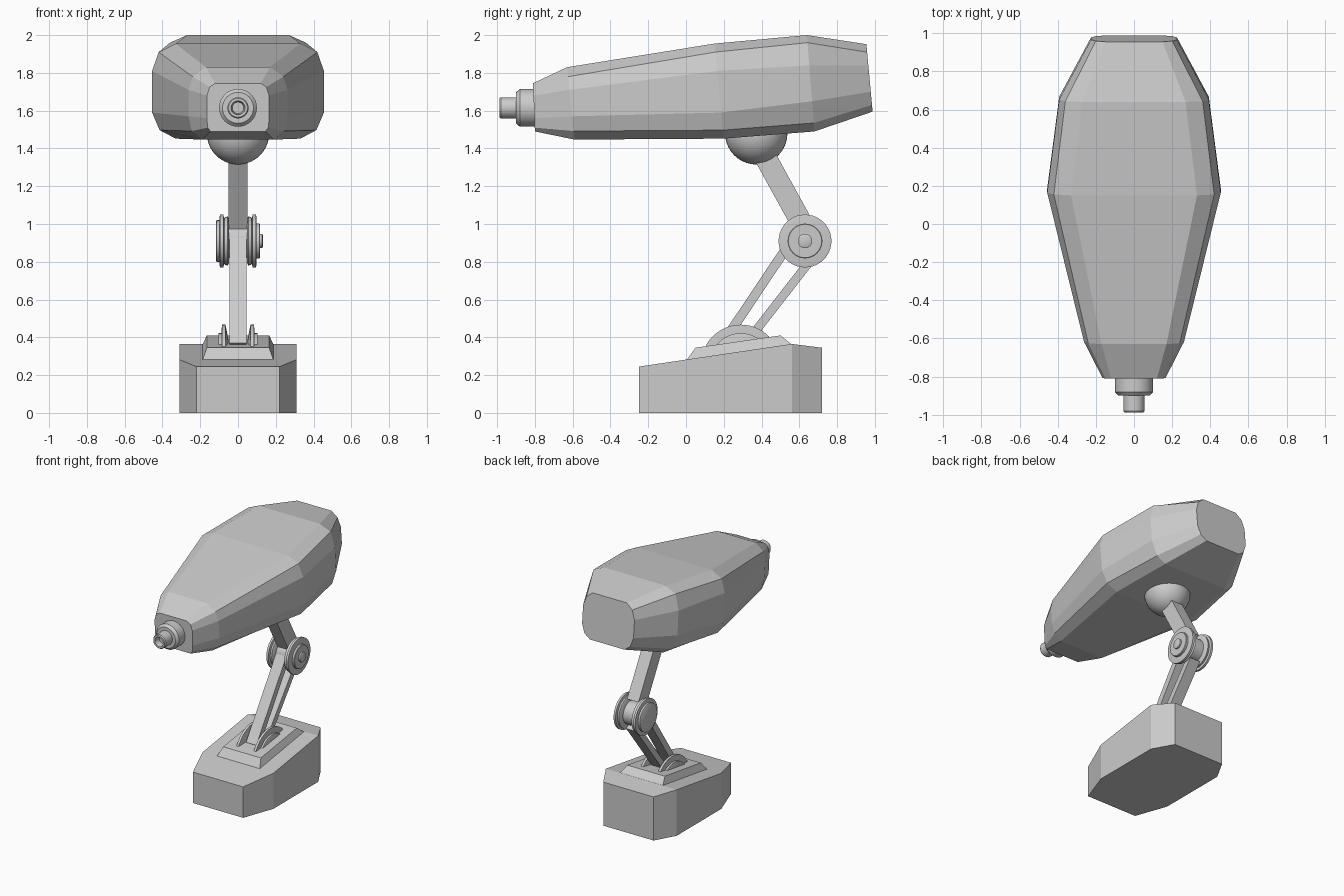
import bpy, bmesh, math
from mathutils import Vector

if "Cube" in bpy.data.objects:
    bpy.data.objects.remove(bpy.data.objects["Cube"])


def make(name, verts, faces, smooth=False):
    bm = bmesh.new()
    vs = [bm.verts.new(v) for v in verts]
    for f in faces:
        bm.faces.new([vs[i] for i in f])
    bmesh.ops.recalc_face_normals(bm, faces=bm.faces)
    me = bpy.data.meshes.new(name)
    bm.to_mesh(me)
    bm.free()
    ob = bpy.data.objects.new(name, me)
    bpy.context.collection.objects.link(ob)
    if smooth:
        bpy.ops.object.select_all(action='DESELECT')
        ob.select_set(True)
        bpy.context.view_layer.objects.active = ob
        bpy.ops.object.shade_smooth_by_angle(angle=math.radians(35))
    return ob


def loft(name, rings, smooth=False):
    """Skin a row of equal-length rings and cap both ends."""
    n = len(rings[0])
    verts = [v for r in rings for v in r]
    faces = [(k * n + i, k * n + (i + 1) % n, (k + 1) * n + (i + 1) % n, (k + 1) * n + i)
             for k in range(len(rings) - 1) for i in range(n)]
    faces += [tuple(range(n)), tuple(range((len(rings) - 1) * n, len(rings) * n))]
    return make(name, verts, faces, smooth)


def lathe(name, profile, centre, axis, n=40):
    """Revolve (offset, radius) points about the x or y axis."""
    c = Vector(centre)
    rings = []
    for d, r in profile:
        ring = []
        for i in range(n):
            a = 2 * math.pi * i / n
            u, w = r * math.cos(a), r * math.sin(a)
            ring.append(c + (Vector((d, u, w)) if axis == 'X' else Vector((u, d, w))))
        rings.append(ring)
    return loft(name, rings, True)


def bar(name, start, end, half_x, thick):
    """Rectangular bar lying in the yz plane."""
    a, b = Vector((0, *start)), Vector((0, *end))
    side = (b - a).normalized().cross(Vector((1, 0, 0))) * thick / 2
    hx = Vector((half_x, 0, 0))
    return loft(name, [[p + hx + side, p - hx + side, p - hx - side, p + hx - side] for p in (a, b)])


def section(y_top, y_bot, half):
    """Mirror a half outline (x, z), leaning linearly from y_top to y_bot."""
    z0, z1 = half[0][1], half[-1][1]
    full = half + [(-x, z) for x, z in reversed(half)]
    return [(x, y_top + (y_bot - y_top) * (z0 - z) / (z0 - z1), z) for x, z in full]


# Faceted housing
loft("head_housing", [
    section(-.81, -.80, [(.12, 1.745), (.15, 1.725), (.165, 1.68), (.165, 1.56), (.16, 1.51), (.145, 1.49)]),
    section(-.63, -.59, [(.17, 1.83), (.24, 1.78), (.262, 1.71), (.262, 1.57), (.245, 1.492), (.19, 1.447)]),
    section(.15, .20, [(.33, 1.955), (.42, 1.91), (.455, 1.81), (.455, 1.59), (.415, 1.497), (.33, 1.452)]),
    section(.64, .68, [(.27, 2.0), (.36, 1.96), (.392, 1.84), (.392, 1.65), (.35, 1.535), (.28, 1.49)]),
    section(.955, .988, [(.15, 1.952), (.20, 1.91), (.225, 1.84), (.225, 1.70), (.20, 1.63), (.15, 1.595)]),
])

# Stepped nozzle with a bore
lathe("nozzle", [(-.78, .1), (-.88, .1), (-.90, .082), (-.90, .056), (-.98, .056),
                 (-.988, .05), (-.988, .037), (-.94, .03)], (0, 0, 1.615), 'Y', 32)

# Ball under the housing
bpy.ops.mesh.primitive_uv_sphere_add(segments=40, ring_count=20, radius=.165, location=(0, .372, 1.48))
bpy.context.object.name = "swivel_ball"
bpy.ops.object.shade_smooth_by_angle(angle=math.radians(35))

# Arms
bar("upper_arm", (.40, 1.39), (.615, 1.0), .05, .115)
bar("lower_arm_front", (.185, .355), (.56, .915), .045, .05)
bar("lower_arm_rear", (.315, .365), (.665, .815), .045, .046)

# Elbow: barrel, two flanges each side, caps
elbow = (0, .63, .91)
lathe("elbow_barrel", [(-.06, .09), (.06, .09)], elbow, 'X')
for s, side in ((-1, "left"), (1, "right")):
    lathe("elbow_inner_flange_" + side, [(s * .047, .115), (s * .055, .13), (s * .072, .125), (s * .075, .11)],
          elbow, 'X')
    lathe("elbow_outer_flange_" + side, [(s * .07, .105), (s * .078, .14), (s * .095, .14), (s * .098, .125)],
          elbow, 'X')
lathe("elbow_cap_left", [(-.09, .11), (-.113, .11), (-.116, .105)], elbow, 'X')
lathe("elbow_cap_right", [(.09, .092), (.113, .092), (.116, .088)], elbow, 'X')
lathe("elbow_pin", [(.11, .038), (.128, .038), (.132, .03)], elbow, 'X', 24)

# Pivot discs half sunk in the base
pivot = (0, .29, .257)
for s, side in ((-1, "left"), (1, "right")):
    lathe("pivot_disc_" + side, [(s * .047, .11), (s * .066, .21), (s * .085, .21), (s * .087, .18)], pivot, 'X', 56)
    lathe("pivot_cap_" + side, [(s * .08, .165), (s * .102, .165), (s * .104, .16)], pivot, 'X', 48)

# Base: eight-sided plan with a sloping top
plan = [(.22, -.25, .245), (.31, 0, .282), (.31, .56, .365), (.22, .72, .345)]
plan += [(-x, y, z) for x, y, z in reversed(plan)]
faces = [(i, (i + 1) % 8, 8 + (i + 1) % 8, 8 + i) for i in range(8)]
faces += [tuple(range(8)), (8, 9, 14, 15), (9, 10, 13, 14), (10, 11, 12, 13)]
make("base", [(x, y, 0) for x, y, z in plan] + plan, faces)

# Bevelled mounting plate
loft("base_plate", [
    [(.19, 0, .275), (.19, .565, .358), (-.19, .565, .358), (-.19, 0, .275)],
    [(.165, .05, .345), (.165, .50, .41), (-.165, .50, .41), (-.165, .05, .345)],
])
